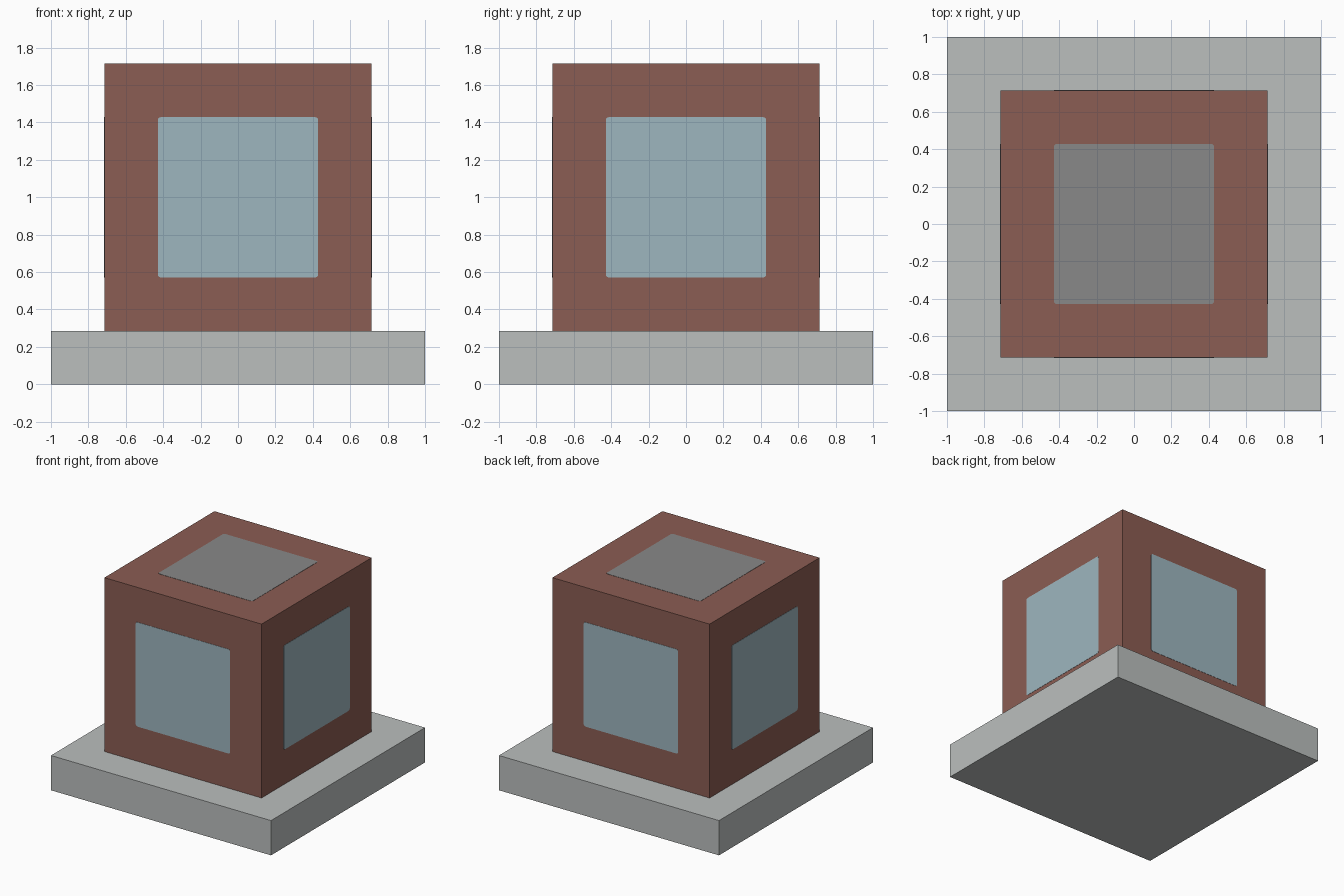
import bpy
import bmesh
from mathutils import Matrix, Vector

cube = bpy.data.objects.get("Cube")
if cube:
    bpy.data.objects.remove(cube, do_unlink=True)


def linear(c):
    c /= 255
    return c / 12.92 if c <= 0.04045 else ((c + 0.055) / 1.055) ** 2.4


def material(name, r, g, b):
    mat = bpy.data.materials.new(name)
    mat.use_nodes = True
    colour = (linear(r), linear(g), linear(b), 1)
    mat.diffuse_color = colour
    mat.node_tree.nodes["Principled BSDF"].inputs["Base Color"].default_value = colour
    return mat


def box(name, size, matrix, mat, corner=0):
    """Box with optional rounding of the edges along its local z."""
    bm = bmesh.new()
    bmesh.ops.create_cube(bm, size=1)
    bmesh.ops.scale(bm, vec=size, verts=bm.verts)
    if corner:
        upright = [e for e in bm.edges
                   if abs(e.verts[0].co.z - e.verts[1].co.z) > size[2] / 2]
        bmesh.ops.bevel(bm, geom=upright, offset=corner, segments=3,
                        profile=0.5, affect='EDGES')
    bmesh.ops.transform(bm, matrix=matrix, verts=bm.verts)
    mesh = bpy.data.meshes.new(name)
    bm.to_mesh(mesh)
    bm.free()
    mesh.materials.append(mat)
    obj = bpy.data.objects.new(name, mesh)
    bpy.context.collection.objects.link(obj)
    return obj


stone = material("pale stone", 187, 191, 190)
brick = material("brick brown", 139, 93, 83)
glass = material("pale blue glass", 158, 182, 191)
roof_grey = material("roof grey", 137, 137, 137)

base_height = 2 / 7
side = 10 / 7
panel = 6 / 7
thickness = 0.004
centre = Vector((0, 0, base_height + side / 2))

# Base slab and block
box("base_slab", (2, 2, base_height),
    Matrix.Translation((0, 0, base_height / 2)), stone)
box("building_block", (side, side, side), Matrix.Translation(centre), brick)

# One thin panel centred on each exposed face
faces = {
    "front_window": (0, -1, 0),
    "back_window": (0, 1, 0),
    "left_window": (1, 0, 0),
    "right_window": (-1, 0, 0),
    "roof_panel": (0, 0, 1),
}
for name, direction in faces.items():
    normal = Vector(direction)
    turn = normal.to_track_quat('Z', 'Y').to_matrix().to_4x4()
    place = Matrix.Translation(centre + normal * side / 2) @ turn
    box(name, (panel, panel, thickness), place,
        roof_grey if normal.z else glass, corner=0.016)
